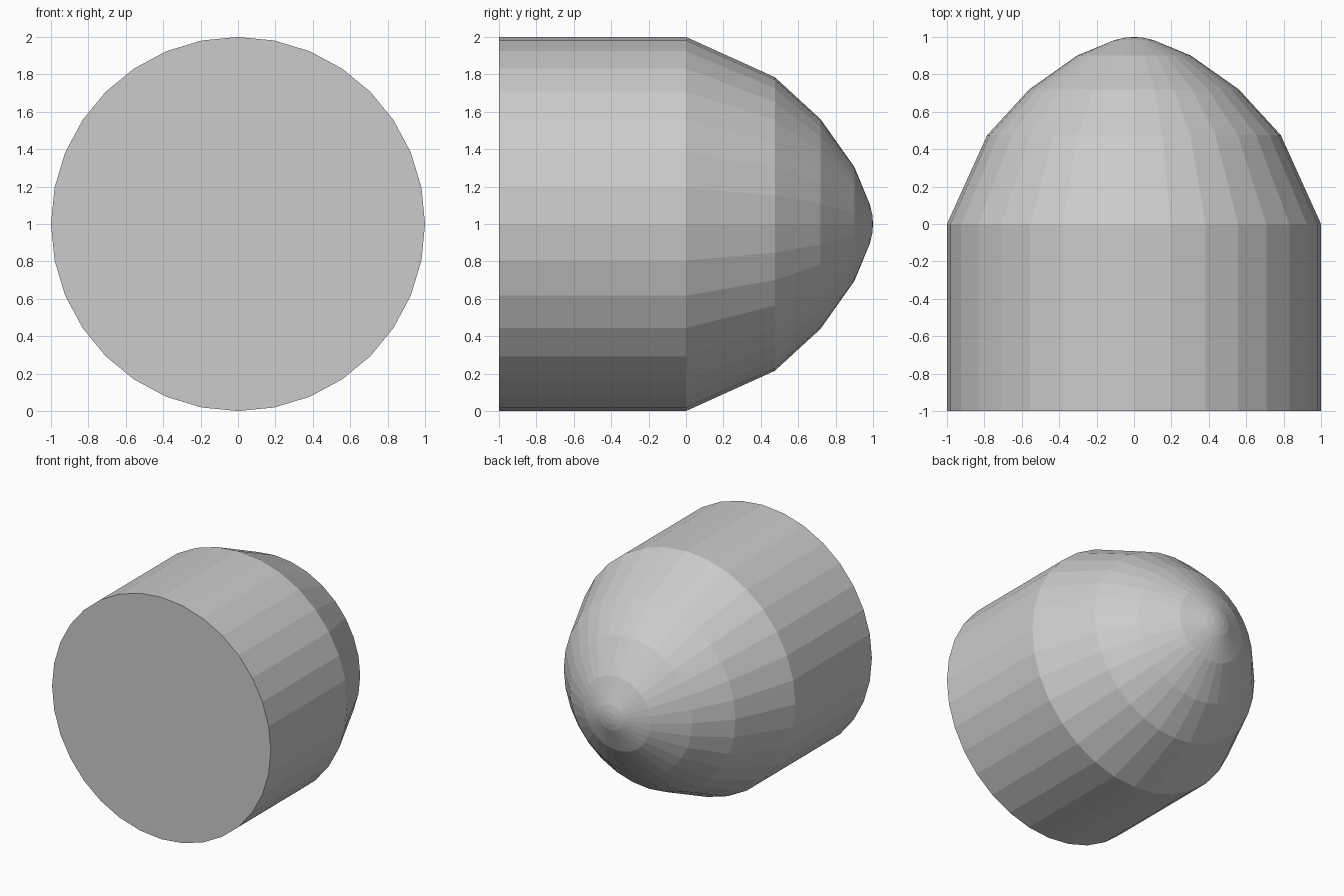
import bpy, bmesh
from math import sin, cos, pi

if "Cube" in bpy.data.objects:
    bpy.data.objects.remove(bpy.data.objects["Cube"])

SIDES = 32
AXIS_Z = 1.0
# (y, radius) from the flat front face to the rounded nose
PROFILE = [(-1.0, 1.0), (0.0, 1.0), (0.475, 0.785), (0.72, 0.56),
           (0.90, 0.305), (0.983, 0.105), (0.996, 0.05)]
TIP_Y = 1.0

bm = bmesh.new()

# Rings around the y axis
rings = [[bm.verts.new((r * cos(2 * pi * i / SIDES), y,
                        AXIS_Z + r * sin(2 * pi * i / SIDES)))
          for i in range(SIDES)] for y, r in PROFILE]

# Cylinder wall and nose bands
for a, b in zip(rings, rings[1:]):
    for i in range(SIDES):
        j = (i + 1) % SIDES
        bm.faces.new((a[i], a[j], b[j], b[i]))

# Flat front cap and pointed tip fan
bm.faces.new(rings[0])
tip = bm.verts.new((0, TIP_Y, AXIS_Z))
for i in range(SIDES):
    bm.faces.new((rings[-1][i], rings[-1][(i + 1) % SIDES], tip))

bmesh.ops.recalc_face_normals(bm, faces=bm.faces)
mesh = bpy.data.meshes.new("rounded_nose_cylinder")
bm.to_mesh(mesh)
bm.free()
body = bpy.data.objects.new("rounded_nose_cylinder", mesh)
bpy.context.collection.objects.link(body)
